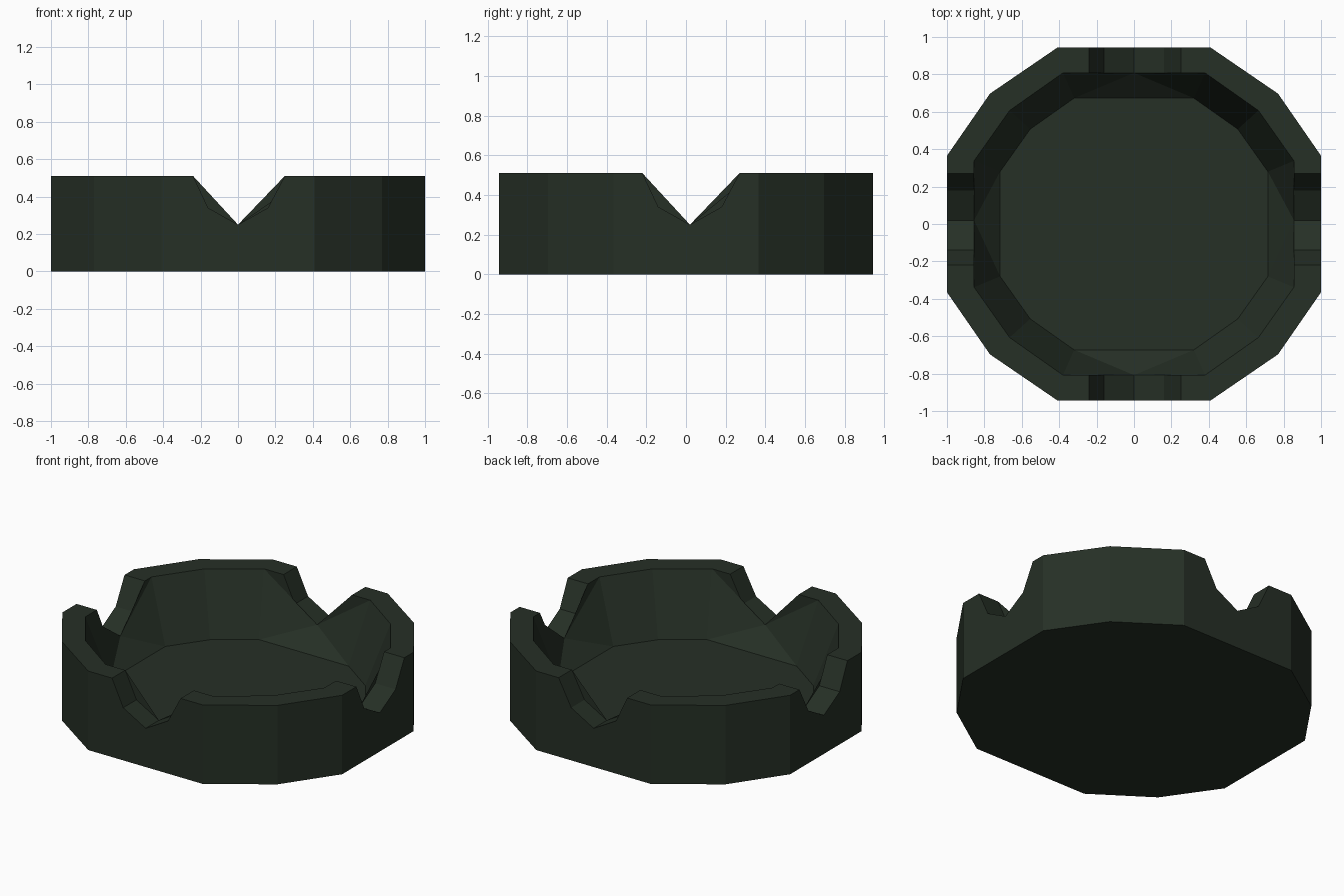
import bpy, bmesh

if "Cube" in bpy.data.objects:
    bpy.data.objects.remove(bpy.data.objects["Cube"])

HEIGHT, FLOOR = 0.51, 0.12
# notch profile: (offset along the side, height)
NOTCH = [(-0.24, HEIGHT), (-0.16, 0.34), (0.0, 0.25), (0.16, 0.34), (0.25, HEIGHT)]


def ring(quarter):
    """Mirror three corners of one quarter into a 12-sided outline."""
    a = quarter
    b = [(-x, y) for x, y in reversed(a)]
    c = [(-x, -y) for x, y in a]
    d = [(x, -y) for x, y in reversed(a)]
    return a + b + c + d


outer = ring([(1.0, 0.365), (0.77, 0.697), (0.41, 0.943)])
inner = ring([(0.855, 0.338), (0.665, 0.607), (0.38, 0.808)])
floor = ring([(0.716, 0.28), (0.555, 0.507), (0.32, 0.673)])

bm = bmesh.new()


def verts(points, z):
    return [bm.verts.new((x, y, z)) for x, y in points]


base = verts(outer, 0)
rim_out = verts(outer, HEIGHT)
rim_in = verts(inner, HEIGHT)
dish = verts(floor, FLOOR)


def notch_verts(v0, v1):
    """Notch points along one straight side, in travel order."""
    along_x = abs(v0.co.y - v1.co.y) < 1e-4
    if along_x:
        pts = [(o, v0.co.y, z) for o, z in NOTCH]
        forward = v1.co.x > v0.co.x
    else:
        pts = [(v0.co.x, o + 0.02, z) for o, z in NOTCH]
        forward = v1.co.y > v0.co.y
    return [bm.verts.new(p) for p in (pts if forward else pts[::-1])]


# base and dish floor
bm.faces.new(base[::-1])
bm.faces.new(dish)

# walls and rim, side by side
for i in range(12):
    j = (i + 1) % 12
    o, n = [rim_out[i], rim_out[j]], [rim_in[i], rim_in[j]]
    notched = i % 3 == 2
    if notched:
        o[1:1] = notch_verts(*o)
        n[1:1] = notch_verts(*n)
    bm.faces.new([base[i], base[j]] + o[::-1])
    for k in range(len(o) - 1):
        bm.faces.new([o[k], o[k + 1], n[k + 1], n[k]])
    if notched:
        # upright cheeks beside the notch, then sloping faces to the floor
        low = n[3]
        bm.faces.new(n[:4])
        bm.faces.new(n[3:])
        bm.faces.new([n[0], low, dish[i]])
        bm.faces.new([low, dish[j], dish[i]])
        bm.faces.new([low, n[-1], dish[j]])
    else:
        bm.faces.new([n[0], n[1], dish[j], dish[i]])

bmesh.ops.recalc_face_normals(bm, faces=bm.faces)
mesh = bpy.data.meshes.new("notched_dish")
bm.to_mesh(mesh)
bm.free()

mat = bpy.data.materials.new("dark_green")
mat.diffuse_color = (0.019, 0.029, 0.019, 1)
mat.use_nodes = True
mat.node_tree.nodes["Principled BSDF"].inputs["Base Color"].default_value = mat.diffuse_color
mesh.materials.append(mat)
dish_obj = bpy.data.objects.new("notched_dish", mesh)
bpy.context.collection.objects.link(dish_obj)
